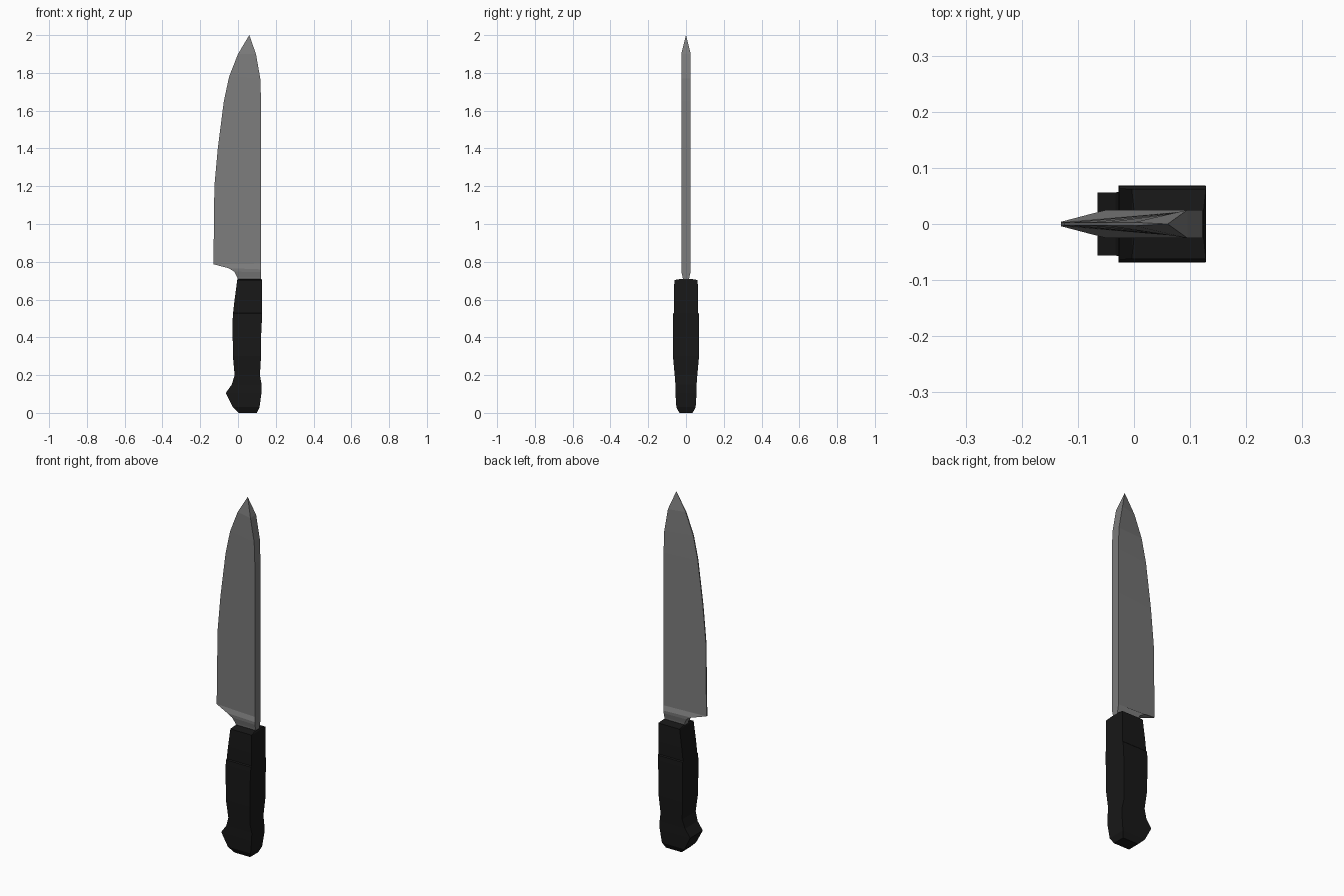
import bpy, bmesh


def material(name, v):
    m = bpy.data.materials.new(name)
    m.diffuse_color = (v, v, v, 1)
    return m


def loft(name, rings, mat):
    """Skin a stack of four-point rings and cap both ends."""
    bm = bmesh.new()
    loops = [[bm.verts.new(p) for p in ring] for ring in rings]
    for a, b in zip(loops, loops[1:]):
        for i in range(4):
            j = (i + 1) % 4
            bm.faces.new((a[i], a[j], b[j], b[i]))
    bm.faces.new(loops[0][::-1])
    bm.faces.new(loops[-1])
    bmesh.ops.remove_doubles(bm, verts=bm.verts, dist=0.0005)
    bmesh.ops.recalc_face_normals(bm, faces=bm.faces)
    mesh = bpy.data.meshes.new(name)
    bm.to_mesh(mesh)
    bm.free()
    mesh.materials.append(mat)
    ob = bpy.data.objects.new(name, mesh)
    bpy.context.collection.objects.link(ob)
    return ob


def ring(xl, zl, tl, xr, zr, tr):
    return [(xl, -tl, zl), (xr, -tr, zr), (xr, tr, zr), (xl, tl, zl)]


# Blade: cutting edge (x, z, half thickness), then spine (x, z, half thickness)
blade_rows = [
    (0.0, 0.70, 0.015, 0.122, 0.70, 0.015),
    (-0.005, 0.72, 0.018, 0.122, 0.72, 0.018),
    (-0.02, 0.748, 0.024, 0.122, 0.745, 0.024),
    (-0.05, 0.766, 0.025, 0.122, 0.76, 0.025),
    (-0.13, 0.787, 0.004, 0.122, 0.79, 0.025),
    (-0.125, 1.20, 0.003, 0.122, 1.20, 0.025),
    (-0.107, 1.40, 0.003, 0.122, 1.40, 0.025),
    (-0.075, 1.65, 0.003, 0.122, 1.65, 0.025),
    (-0.047, 1.78, 0.003, 0.118, 1.77, 0.025),
    (0.0, 1.90, 0.003, 0.095, 1.90, 0.025),
    (0.06, 2.0, 0.0, 0.06, 2.0, 0.0),
]
loft("blade", [ring(*r) for r in blade_rows], material("steel", 0.2))

# Handle: height, belly x, back x, half thickness
handle_rows = [
    (0.0, 0.003, 0.10, 0.035),
    (0.03, -0.027, 0.114, 0.051),
    (0.105, -0.065, 0.124, 0.056),
    (0.15, -0.033, 0.125, 0.056),
    (0.20, -0.018, 0.116, 0.060),
    (0.30, -0.027, 0.122, 0.069),
    (0.40, -0.028, 0.122, 0.069),
    (0.50, -0.028, 0.127, 0.069),
    (0.525, -0.026, 0.128, 0.068),
    (0.53, -0.026, 0.128, 0.063),
    (0.60, -0.018, 0.128, 0.063),
    (0.703, -0.004, 0.128, 0.062),
    (0.71, 0.0, 0.124, 0.025),
]
handle = loft("handle", [ring(xl, z, t, xr, z, t) for z, xl, xr, t in handle_rows],
              material("black_grip", 0.009))
